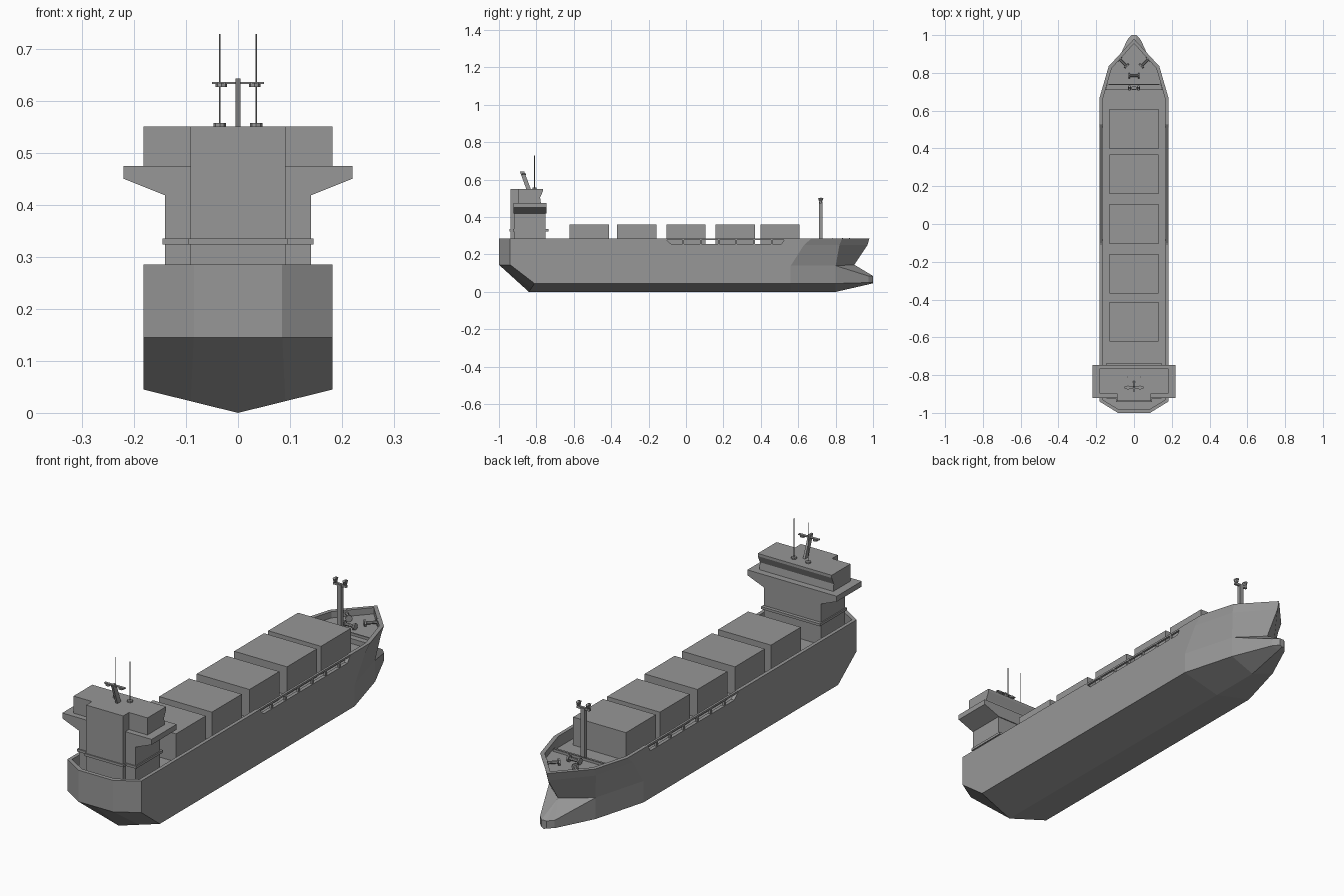
import bpy, bmesh
from math import pi
from mathutils import Vector, Matrix

if "Cube" in bpy.data.objects:
    bpy.data.objects.remove(bpy.data.objects["Cube"])

GREY = (0.31, 0.31, 0.31, 1)
grey = bpy.data.materials.new("plain_grey")
grey.use_nodes = True
grey.diffuse_color = GREY
bsdf = grey.node_tree.nodes["Principled BSDF"]
bsdf.inputs["Base Color"].default_value = GREY


def finish(name, bm):
    bmesh.ops.recalc_face_normals(bm, faces=bm.faces[:])
    mesh = bpy.data.meshes.new(name)
    bm.to_mesh(mesh)
    bm.free()
    mesh.materials.append(grey)
    obj = bpy.data.objects.new(name, mesh)
    bpy.context.collection.objects.link(obj)
    return obj


def prism(name, points, axis, low, high):
    """Extrude a 2D outline along x, y or z."""
    place = {"x": lambda p, t: (t, p[0], p[1]),
             "y": lambda p, t: (p[0], t, p[1]),
             "z": lambda p, t: (p[0], p[1], t)}[axis]
    bm = bmesh.new()
    face = bm.faces.new([bm.verts.new(place(p, low)) for p in points])
    out = bmesh.ops.extrude_face_region(bm, geom=[face])
    move = Vector(place((0, 0), high - low))
    bmesh.ops.translate(bm, vec=move, verts=[v for v in out["geom"] if isinstance(v, bmesh.types.BMVert)])
    return finish(name, bm)


def box(name, x, y, z):
    return prism(name, [(x[0], y[0]), (x[1], y[0]), (x[1], y[1]), (x[0], y[1])], "z", *z)


def rod(name, start, end, radius, sides=8):
    a, b = Vector(start), Vector(end)
    turn = (b - a).to_track_quat("Z", "Y").to_matrix().to_4x4()
    bm = bmesh.new()
    bmesh.ops.create_cone(bm, cap_ends=True, segments=sides, radius1=radius, radius2=radius,
                          depth=(b - a).length, matrix=Matrix.Translation((a + b) / 2) @ turn)
    return finish(name, bm)


# Hull: half-breadth lines from keel to rim, then down inside the bulwark
W, RIM, DECK = 0.182, 0.285, 0.235


def level(z, aft, fore):
    return [(x, y, z) for x, y in aft + fore]


stern = [(0, -1), (0.085, -1), (W, -0.94)]
inner_stern = [(0, -0.982), (0.08, -0.982), (0.166, -0.93)]
inner_bow = [(0.166, 0.66), (0.118, 0.825), (0, 0.955), (0, 0.955)]
heel = (0, -0.84, 0)
rows = [
    [heel] * 3 + [(0, 0.56, 0), (0, 0.8, 0), (0, 0.975, 0.04), (0, 1, 0.046)],
    [heel, (W / 2, -0.825, 0.0225), (W, -0.81, 0.045), (W, 0.56, 0.045),
     (0.115, 0.8, 0.045), (0.036, 0.975, 0.05), (0.012, 1, 0.052)],
    level(0.145, stern, []) + [(W, 0.56, 0.14), (0.115, 0.8, 0.14), (0.036, 0.975, 0.085), (0.012, 1, 0.085)],
    level(0.145, stern, []) + [(W, 0.56, 0.14), (0.115, 0.8, 0.14), (0, 0.9, 0.145), (0, 0.9, 0.145)],
    level(0.25, stern, [(W, 0.63), (0.13, 0.82), (0, 0.97), (0, 0.97)]),
    level(RIM, stern, [(W, 0.67), (0.134, 0.835), (0, 0.98), (0, 0.98)]),
    level(RIM, inner_stern, inner_bow),
    level(DECK, inner_stern, inner_bow),
    [(0, y, DECK) for x, y in inner_stern + inner_bow],
]
bm = bmesh.new()
found = {}


def vert(x, y, z):
    key = (round(x, 4), round(y, 4), round(z, 4))
    if key not in found:
        found[key] = bm.verts.new(key)
    return found[key]


def add_face(corners):
    unique = list(dict.fromkeys(vert(*c) for c in corners))
    if len(unique) > 2 and bm.faces.get(unique) is None:
        bm.faces.new(unique)


for side in (1, -1):
    for lower, upper in zip(rows, rows[1:]):
        for i in range(len(lower) - 1):
            add_face([(side * x, y, z) for x, y, z in (lower[i], lower[i + 1], upper[i + 1], upper[i])])
# Blunt tip of the bulb
tip = [rows[1][-1], rows[2][-1]]
add_face([rows[0][-1]] + tip + [(-x, y, z) for x, y, z in reversed(tip)])
add_face([rows[3][-1]] + [(s * tip[1][0], 1, tip[1][2]) for s in (1, -1)])
hull = finish("hull", bm)

# Long openings in the bulwark, with a rail and posts
cutter = prism("bulwark_cutter", [(-0.11, 0.3), (-0.11, RIM), (-0.08, 0.256), (0.51, 0.256),
                                  (0.53, RIM), (0.53, 0.3)], "x", -0.3, 0.3)
cutter.hide_render = True
cutter.hide_set(True)
cutter.display_type = "WIRE"
cut = hull.modifiers.new("openings", "BOOLEAN")
cut.operation = "DIFFERENCE"
cut.solver = "EXACT"
cut.object = cutter
for side in (-1, 1):
    span = sorted((side * 0.17, side * 0.18))
    box("bulwark_rail", span, (-0.115, 0.535), (0.277, RIM))
    for i in range(6):
        y = -0.02 + i * 0.095
        box("rail_post", span, (y, y + 0.008), (0.25, 0.28))

# Cargo hatches
for y in (0.503, 0.264, 0, -0.264, -0.517):
    box("cargo_block", (-0.13, 0.13), (y - 0.105, y + 0.105), (DECK - 0.005, 0.36))

# Forecastle deck, breakwater and winches
prism("forecastle_deck", [(-0.15, 0.71), (0.15, 0.71), (0.12, 0.825), (0, 0.957), (-0.12, 0.825)],
      "z", DECK - 0.005, 0.257)
box("breakwater", (-0.135, 0.135), (0.736, 0.742), (0.25, 0.268))
for x, y, direction in ((0, 0.785, (1, 0, 0)), (0.058, 0.855, (1, 1, 0)), (-0.058, 0.855, (1, -1, 0))):
    mid, along = Vector((x, y, 0.272)), Vector(direction).normalized()
    rod("winch_drum", mid - along * 0.028, mid + along * 0.028, 0.007)
    for s in (-1, 1):
        rod("winch_flange", mid + along * s * 0.022, mid + along * s * 0.03, 0.015)

# Foremast with lamps
box("foremast", (-0.01, 0.01), (0.711, 0.729), (DECK, 0.48))
box("foremast_arm", (-0.032, 0.032), (0.715, 0.725), (0.472, 0.482))
for s in (-1, 1):
    for y in (0.712, 0.728):
        rod("mast_lamp", (s * 0.024, 0.72, 0.482), (s * 0.024, y, 0.502), 0.007)

# Deckhouse, stair tower and bridge wings
box("deckhouse", (-0.14, 0.14), (-0.92, -0.75), (DECK - 0.005, 0.44))
box("stair_tower", (-0.091, 0.091), (-0.938, -0.88), (DECK - 0.005, 0.55))
box("deckhouse_ledge", (-0.145, 0.145), (-0.925, -0.735), (0.324, 0.335))
box("tower_ledge", (-0.096, 0.096), (-0.943, -0.9), (0.324, 0.335))
prism("bridge_wings", [(-0.14, 0.418), (0.14, 0.418), (0.22, 0.45), (0.22, 0.474),
                       (-0.22, 0.474), (-0.22, 0.45)], "y", -0.922, -0.746)
prism("bridge", [(-0.897, 0.47), (-0.775, 0.47), (-0.78, 0.505), (-0.765, 0.538), (-0.765, 0.55),
                 (-0.897, 0.55)], "x", -W, W)

# Radar mast and aerials
prism("radar_mast", [(-0.852, 0.545), (-0.828, 0.545), (-0.865, 0.643), (-0.888, 0.643)], "x", -0.005, 0.005)
box("radar_arm", (-0.05, 0.05), (-0.872, -0.86), (0.632, 0.636))
for s in (-1, 1):
    rod("radar_disc", (s * 0.032, -0.866, 0.626), (s * 0.032, -0.866, 0.634), 0.011)
    rod("aerial_base", (s * 0.035, -0.81, 0.548), (s * 0.035, -0.81, 0.557), 0.012)
    rod("aerial", (s * 0.035, -0.81, 0.55), (s * 0.035, -0.81, 0.728), 0.0018, 6)
